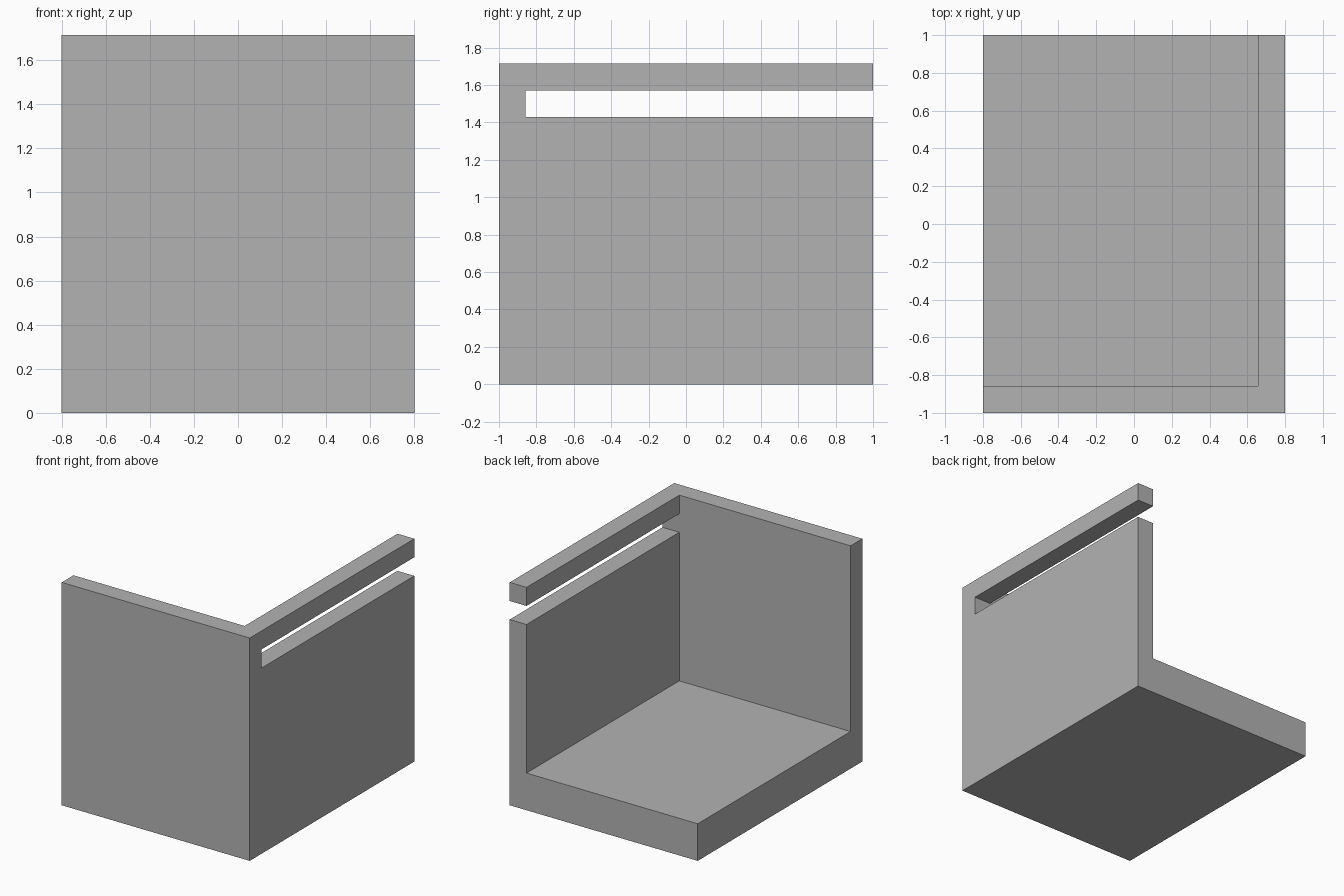
import bpy
from mathutils import Vector

if "Cube" in bpy.data.objects:
    bpy.data.objects.remove(bpy.data.objects["Cube"], do_unlink=True)

U = 1 / 7                    # wall thickness module
W, D, H = 0.8, 1.0, 12 * U   # half width, half depth, full height
OVER = 0.5                   # how far cutters run past open sides


def box(name, low, high):
    low, high = Vector(low), Vector(high)
    bpy.ops.mesh.primitive_cube_add(size=1, location=(low + high) / 2)
    obj = bpy.context.object
    obj.name = name
    obj.scale = high - low
    bpy.ops.object.transform_apply(location=True, rotation=False, scale=True)
    return obj


def cut(target, cutter):
    cutter.hide_render = True
    mod = target.modifiers.new(cutter.name, 'BOOLEAN')
    mod.operation = 'DIFFERENCE'
    mod.solver = 'EXACT'
    mod.object = cutter
    bpy.context.view_layer.objects.active = target
    bpy.ops.object.modifier_apply(modifier=mod.name)
    bpy.data.objects.remove(cutter, do_unlink=True)


# Plain grey material
grey = bpy.data.materials.new("plain_grey")
grey.use_nodes = True
color = (0.45, 0.45, 0.45, 1)
grey.diffuse_color = color
grey.node_tree.nodes["Principled BSDF"].inputs["Base Color"].default_value = color

# Corner shell: thick floor, front wall and side wall in one solid
shell = box("corner_shell", (-W, -D, 0), (W, D, H))
cut(shell, box("interior_cutter", (-W - OVER, -D + U, 2 * U),
               (W - U, D + OVER, H + OVER)))

# Open slot that leaves a top rail above the side wall
cut(shell, box("slot_cutter", (W - 2 * U, -D + U, 10 * U),
               (W + OVER, D + OVER, 11 * U)))

shell.data.materials.clear()
shell.data.materials.append(grey)
